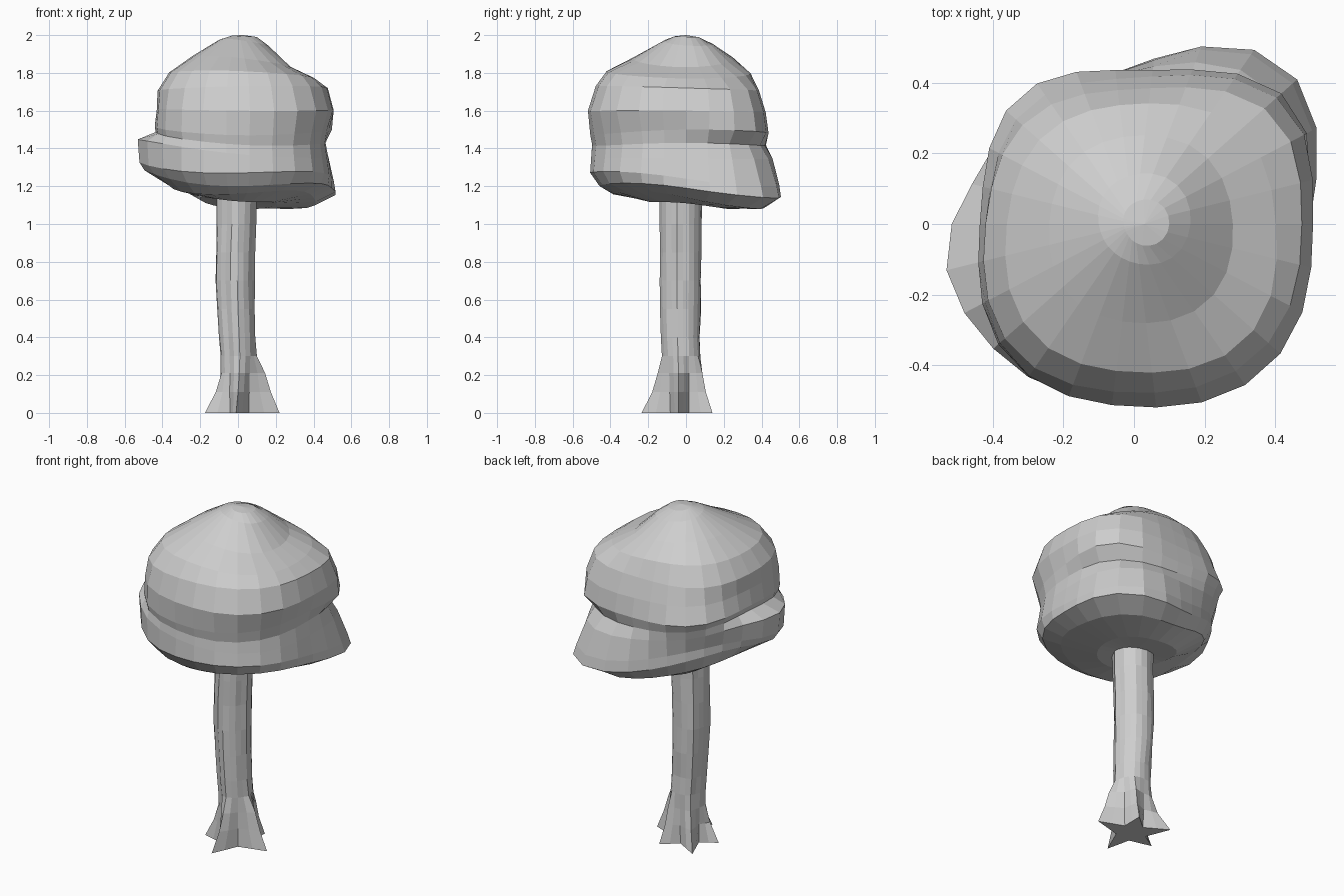
import bpy, bmesh, math, random

if "Cube" in bpy.data.objects:
    bpy.data.objects.remove(bpy.data.objects["Cube"])

random.seed(4)
grey = bpy.data.materials.new("plain grey")
grey.diffuse_color = (0.62, 0.62, 0.62, 1)
grey.use_nodes = True
grey.node_tree.nodes["Principled BSDF"].inputs["Base Color"].default_value = grey.diffuse_color


def loft(name, rings, bottom, top):
    """Skin closed rings (bottom to top) and fan both ends to a centre point."""
    bm = bmesh.new()
    rows = [[bm.verts.new(p) for p in ring] for ring in rings]
    n = len(rows[0])
    for low, high in zip(rows, rows[1:]):
        for i in range(n):
            j = (i + 1) % n
            bm.faces.new((low[i], low[j], high[j], high[i]))
    b, t = bm.verts.new(bottom), bm.verts.new(top)
    for i in range(n):
        j = (i + 1) % n
        bm.faces.new((rows[0][j], rows[0][i], b))
        bm.faces.new((rows[-1][i], rows[-1][j], t))
    bmesh.ops.recalc_face_normals(bm, faces=bm.faces)
    mesh = bpy.data.meshes.new(name)
    bm.to_mesh(mesh)
    bm.free()
    mesh.materials.append(grey)
    obj = bpy.data.objects.new(name, mesh)
    bpy.context.collection.objects.link(obj)
    return obj


def around(e, n, w, s, a):
    """Smooth periodic blend of east, north, west and south values."""
    return ((e + n + w + s) / 4 + (e - w) / 2 * math.cos(a)
            + (n - s) / 2 * math.sin(a) + (e + w - n - s) / 4 * math.cos(2 * a))


def bump(a, centre, width):
    """Bell-shaped bulge around one direction (degrees)."""
    d = (a - math.radians(centre) + math.pi) % math.tau - math.pi
    return math.exp(-(d / width) ** 2 / 2)


# Canopy: radii (E N W S), heights (E N W S), back-right bulge, left bulge
canopy_rows = [
    (.20, .24, .20, .20, 1.11, 1.08, 1.14, 1.12, .00, .00),
    (.39, .37, .36, .39, 1.14, 1.11, 1.21, 1.16, .08, .00),
    (.48, .42, .42, .46, 1.19, 1.175, 1.30, 1.20, .13, .08),
    (.48, .42, .43, .51, 1.24, 1.24, 1.34, 1.27, .12, .09),
    (.47, .42, .44, .505, 1.35, 1.36, 1.45, 1.37, .07, .09),
    (.46, .42, .43, .50, 1.43, 1.42, 1.49, 1.42, .03, .00),
    (.47, .43, .435, .51, 1.50, 1.48, 1.52, 1.47, .08, .00),
    (.50, .41, .42, .52, 1.60, 1.59, 1.61, 1.60, .05, .00),
    (.47, .38, .42, .48, 1.72, 1.70, 1.70, 1.73, .04, .00),
    (.40, .34, .36, .42, 1.77, 1.80, 1.80, 1.81, .01, .00),
    (.28, .25, .24, .28, 1.83, 1.88, 1.89, 1.88, .00, .00),
    (.16, .14, .10, .11, 1.945, 1.955, 1.975, 1.975, .00, .00),
    (.10, .06, .03, .05, 1.99, 1.99, 1.998, 1.995, .00, .00),
]
back_left = {2: -.02, 3: -.02, 5: .02, 6: .035, 7: .025, 8: .01}
SIDES = 26
canopy = []
for level, row in enumerate(canopy_rows):
    ring = []
    for k in range(SIDES):
        a = math.tau * k / SIDES
        r = around(*row[:4], a)
        r *= 1 + .09 * r * (1 - math.cos(4 * a))
        r += row[8] * bump(a, 48 if level < 5 else 35, .43 if level < 5 else .33)
        r += row[9] * bump(a, 190, .30)
        r += back_left.get(level, 0) * bump(a, 130, .35)
        if 0 < level < 9:
            r -= .025 * bump(a, 315, .35)
        z = around(*row[4:8], a)
        if 0 < level < 4:
            z -= .03 * math.sin(2 * a)
        ring.append((r * math.cos(a), r * math.sin(a), z))
    canopy.append(ring)
loft("canopy", canopy, (0, 0, 1.12), (.03, 0, 2.0))

# Trunk: five-pointed root flare blending into a ridged column
tips = [(.22, -.04), (.08, .14), (-.14, .14), (-.175, -.06), (-.01, -.235)]
start = math.radians(-12)
star = []
for i, tip in enumerate(tips):
    nxt = tips[(i + 1) % 5]
    a = start + math.tau * (i + .5) / 5
    inner = (.085 * math.cos(a), .085 * math.sin(a) - .02)
    for p, q in ((tip, inner), (inner, nxt)):
        star += [p, ((p[0] + q[0]) / 2, (p[1] + q[1]) / 2)]

# Column levels: height, root strength, extra on the right, radius, centre x and y
levels = [(0, 1, 0, .09, 0, -.02), (.11, .49, .15, .095, 0, -.02),
          (.21, .20, .20, .096, 0, -.02), (.30, .03, .03, .097, 0, -.022),
          (.40, 0, 0, .099, -.005, -.025), (.55, 0, 0, .103, -.012, -.025),
          (.70, 0, 0, .105, -.016, -.026), (.85, 0, 0, .105, -.015, -.026),
          (1.0, 0, 0, .106, -.01, -.026), (1.16, 0, 0, .109, -.008, -.025)]
ridge = [random.uniform(-.006, .006) for _ in star]
trunk = []
for z, strength, extra, r, cx, cy in levels:
    ring = []
    for k, (sx, sy) in enumerate(star):
        a = start + math.tau * k / len(star)
        f = strength + extra * math.cos(a)
        rr = r + .004 * math.cos(5 * (a - start)) + ridge[k] + random.uniform(-.003, .003)
        x, y = cx + rr * math.cos(a), cy + rr * math.sin(a)
        ring.append((x + (sx - x) * f, y + (sy - y) * f, z))
    trunk.append(ring)
loft("trunk", trunk, (0, -.02, 0), (0, -.02, 1.16))
